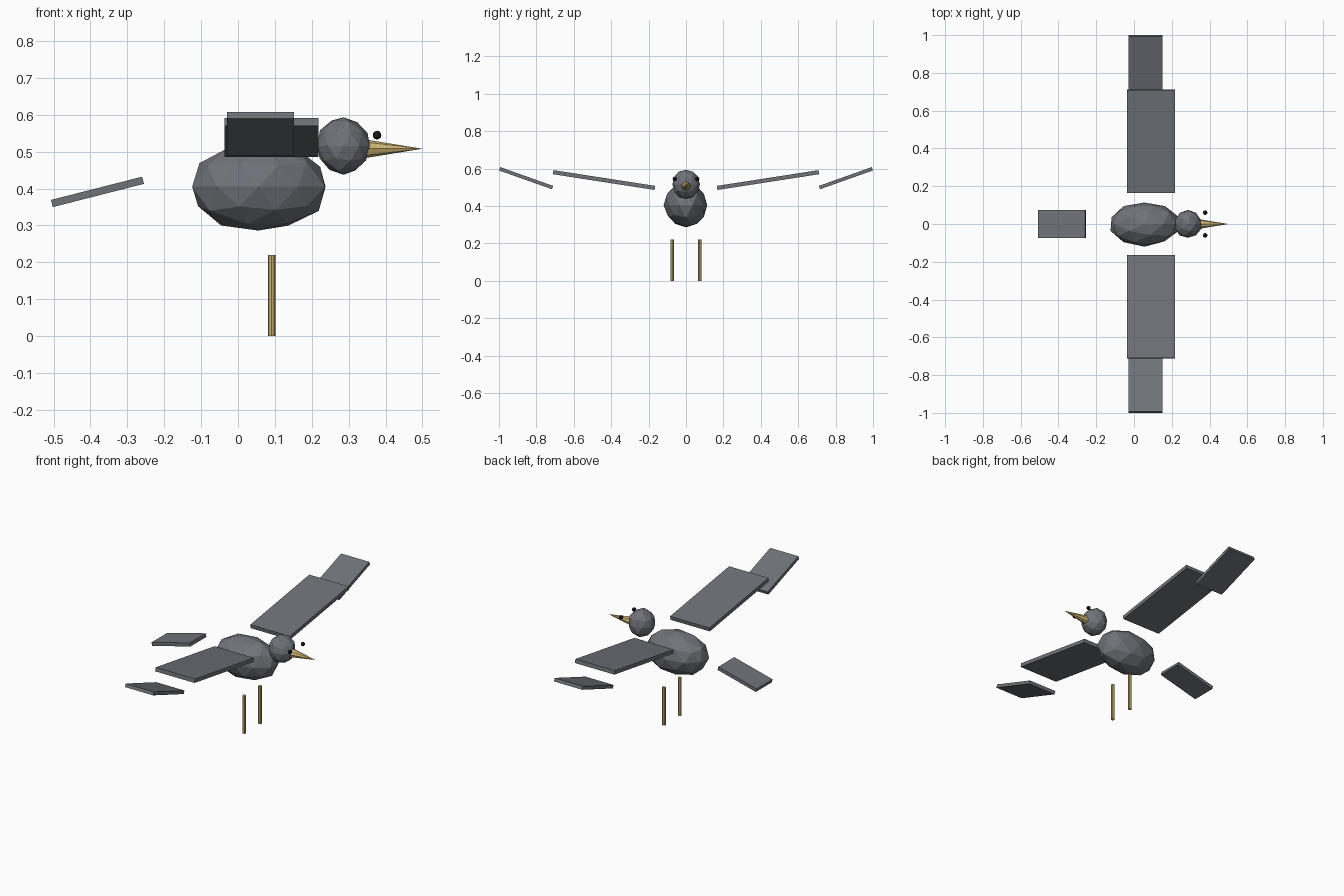
import bpy
import math
import random

if "Cube" in bpy.data.objects:
    bpy.data.objects.remove(bpy.data.objects["Cube"])

random.seed(4)


def material(name, color):
    m = bpy.data.materials.new(name)
    m.diffuse_color = color
    m.use_nodes = True
    m.node_tree.nodes["Principled BSDF"].inputs["Base Color"].default_value = m.diffuse_color
    return m


GREY = material("slate_grey", (0.16, 0.17, 0.19, 1))
TAN = material("tan", (0.62, 0.47, 0.18, 1))
BLACK = material("black", (0.01, 0.01, 0.01, 1))


def finish(name, mat):
    ob = bpy.context.object
    ob.name = name
    ob.data.materials.append(mat)
    return ob


def blob(name, loc, size, mat, subdivisions=2, jitter=0.0):
    """Faceted ellipsoid with slightly uneven vertices."""
    bpy.ops.mesh.primitive_ico_sphere_add(subdivisions=subdivisions, radius=1, location=loc)
    ob = finish(name, mat)
    for v in ob.data.vertices:
        k = 1 + random.uniform(-jitter, jitter)
        v.co = [c * s * k for c, s in zip(v.co, size)]
    return ob


def slab(name, loc, size, rot):
    """Thin flat panel."""
    bpy.ops.mesh.primitive_cube_add(size=1, location=loc, rotation=rot)
    ob = finish(name, GREY)
    for v in ob.data.vertices:
        v.co = [c * s for c, s in zip(v.co, size)]
    return ob


# Body and head
blob("body", (0.055, 0, 0.405), (0.187, 0.117, 0.121), GREY, jitter=0.035)
blob("head", (0.286, 0, 0.516), (0.073, 0.075, 0.078), GREY, jitter=0.035)

# Beak pointing along +x
bpy.ops.mesh.primitive_cone_add(vertices=8, radius1=0.026, radius2=0, depth=0.16,
                                location=(0.42, 0, 0.508), rotation=(0, math.pi / 2, 0))
finish("beak", TAN)

# Tail panel
slab("tail", (-0.381, 0, 0.391), (0.255, 0.147, 0.02), (0, -math.radians(14.3), 0))

# Mirrored eyes, legs and two-part wings
for side, s in (("left", 1), ("right", -1)):
    blob(side + "_eye", (0.377, s * 0.06, 0.545), (0.012, 0.012, 0.012), BLACK)
    bpy.ops.mesh.primitive_cylinder_add(vertices=8, radius=0.01, depth=0.22,
                                        location=(0.091, s * 0.073, 0.11))
    finish(side + "_leg", TAN)
    slab(side + "_inner_wing", (0.091, s * 0.4385, 0.539), (0.254, 0.55, 0.022),
         (s * math.radians(8.8), 0, 0))
    slab(side + "_outer_wing", (0.061, s * 0.855, 0.549), (0.182, 0.3, 0.019),
         (s * math.radians(19.5), 0, 0))
